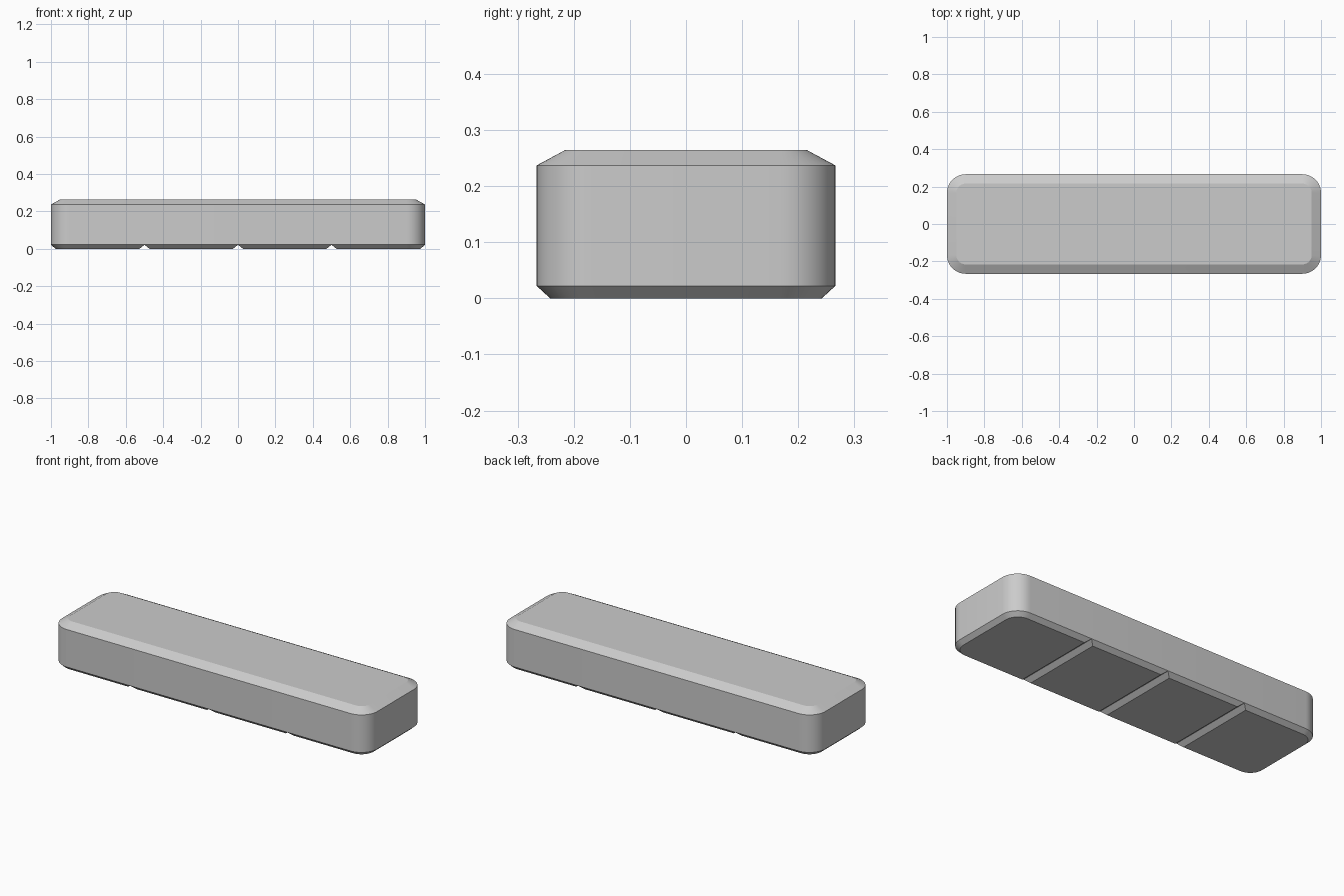
import bpy, bmesh, math

if "Cube" in bpy.data.objects:
    bpy.data.objects.remove(bpy.data.objects["Cube"])

HX, HY, RADIUS, SEGS = 1.0, 0.266, 0.1, 10


def make_object(name, bm):
    bmesh.ops.recalc_face_normals(bm, faces=bm.faces)
    mesh = bpy.data.meshes.new(name)
    bm.to_mesh(mesh)
    bm.free()
    obj = bpy.data.objects.new(name, mesh)
    bpy.context.collection.objects.link(obj)
    return obj


def loft(name, rings):
    """Join matching closed outlines and cap both ends."""
    bm = bmesh.new()
    loops = [[bm.verts.new(p) for p in ring] for ring in rings]
    for a, b in zip(loops, loops[1:]):
        for i in range(len(a)):
            j = (i + 1) % len(a)
            bm.faces.new((a[i], a[j], b[j], b[i]))
    bm.faces.new(loops[0])
    bm.faces.new(loops[-1])
    return make_object(name, bm)


def rounded_outline(inset, z):
    r = RADIUS - inset
    cx, cy = HX - RADIUS, HY - RADIUS
    pts = []
    for k, (sx, sy) in enumerate([(1, 1), (-1, 1), (-1, -1), (1, -1)]):
        for i in range(SEGS + 1):
            a = math.pi / 2 * (k + i / SEGS)
            pts.append((sx * cx + r * math.cos(a), sy * cy + r * math.sin(a), z))
    return pts


# Rounded bar with a wide top chamfer and a narrow bottom chamfer
bar = loft("bar_body", [rounded_outline(inset, z) for inset, z in
                        [(0.024, 0), (0, 0.022), (0, 0.237), (0.05, 0.264)]])

# Three V-shaped break grooves across the underside
for n, x in enumerate((-0.5, 0.0, 0.5)):
    profile = [(x - 0.054, -0.021), (x + 0.054, -0.021), (x, 0.021)]
    cutter = loft(f"groove_cutter_{n + 1}",
                  [[(px, y, pz) for px, pz in profile] for y in (-0.4, 0.4)])
    cutter.hide_render = True
    cutter.hide_set(True)
    mod = bar.modifiers.new("break_groove", 'BOOLEAN')
    mod.operation = 'DIFFERENCE'
    mod.solver = 'EXACT'
    mod.object = cutter

# Bake the grooves, discard the cutters, smooth the rounded corners
graph = bpy.context.evaluated_depsgraph_get()
baked = bpy.data.meshes.new_from_object(bar.evaluated_get(graph))
bar.modifiers.clear()
bar.data = baked
for obj in [o for o in bpy.data.objects if o.name.startswith("groove_cutter")]:
    bpy.data.objects.remove(obj)

bpy.ops.object.select_all(action='DESELECT')
bpy.context.view_layer.objects.active = bar
bar.select_set(True)
bpy.ops.object.shade_smooth_by_angle(angle=math.radians(20))
